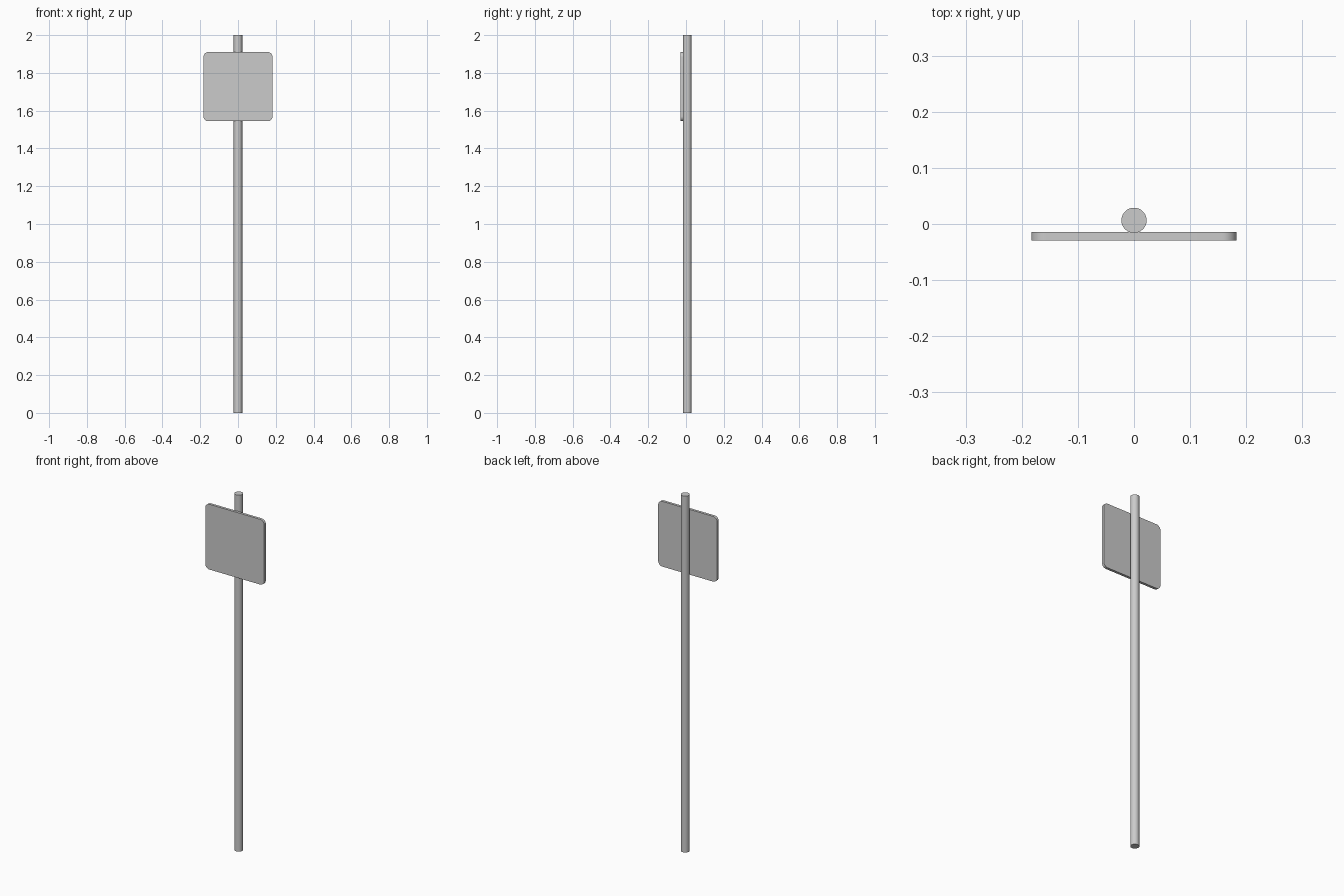
import bpy, bmesh, math

if "Cube" in bpy.data.objects:
    bpy.data.objects.remove(bpy.data.objects["Cube"])

def smooth(obj):
    bpy.ops.object.select_all(action='DESELECT')
    obj.select_set(True)
    bpy.context.view_layer.objects.active = obj
    bpy.ops.object.shade_smooth_by_angle(angle=math.radians(35))

# Round pole, full height
bpy.ops.mesh.primitive_cylinder_add(vertices=32, radius=0.0225, depth=2.0,
                                    location=(0, 0.0065, 1.0))
pole = bpy.context.object
pole.name = "pole"
smooth(pole)

# Square sign plate with rounded corners, on the front of the pole
half, radius, steps = 0.183, 0.026, 8
y_front, y_back, z_mid = -0.029, -0.0145, 1.727
bm = bmesh.new()
outline = []
for corner in range(4):
    a0 = corner * math.pi / 2
    cx = (half - radius) * (1 if corner in (0, 3) else -1)
    cz = (half - radius) * (1 if corner in (0, 1) else -1)
    for i in range(steps + 1):
        a = a0 + i / steps * math.pi / 2
        outline.append(bm.verts.new((cx + radius * math.cos(a), y_front,
                                     z_mid + cz + radius * math.sin(a))))
face = bm.faces.new(outline)
ext = bmesh.ops.extrude_face_region(bm, geom=[face], use_keep_orig=True)
moved = [v for v in ext["geom"] if isinstance(v, bmesh.types.BMVert)]
bmesh.ops.translate(bm, verts=moved, vec=(0, y_back - y_front, 0))
bmesh.ops.recalc_face_normals(bm, faces=bm.faces)
mesh = bpy.data.meshes.new("sign_plate")
bm.to_mesh(mesh)
bm.free()
plate = bpy.data.objects.new("sign_plate", mesh)
bpy.context.collection.objects.link(plate)
smooth(plate)
